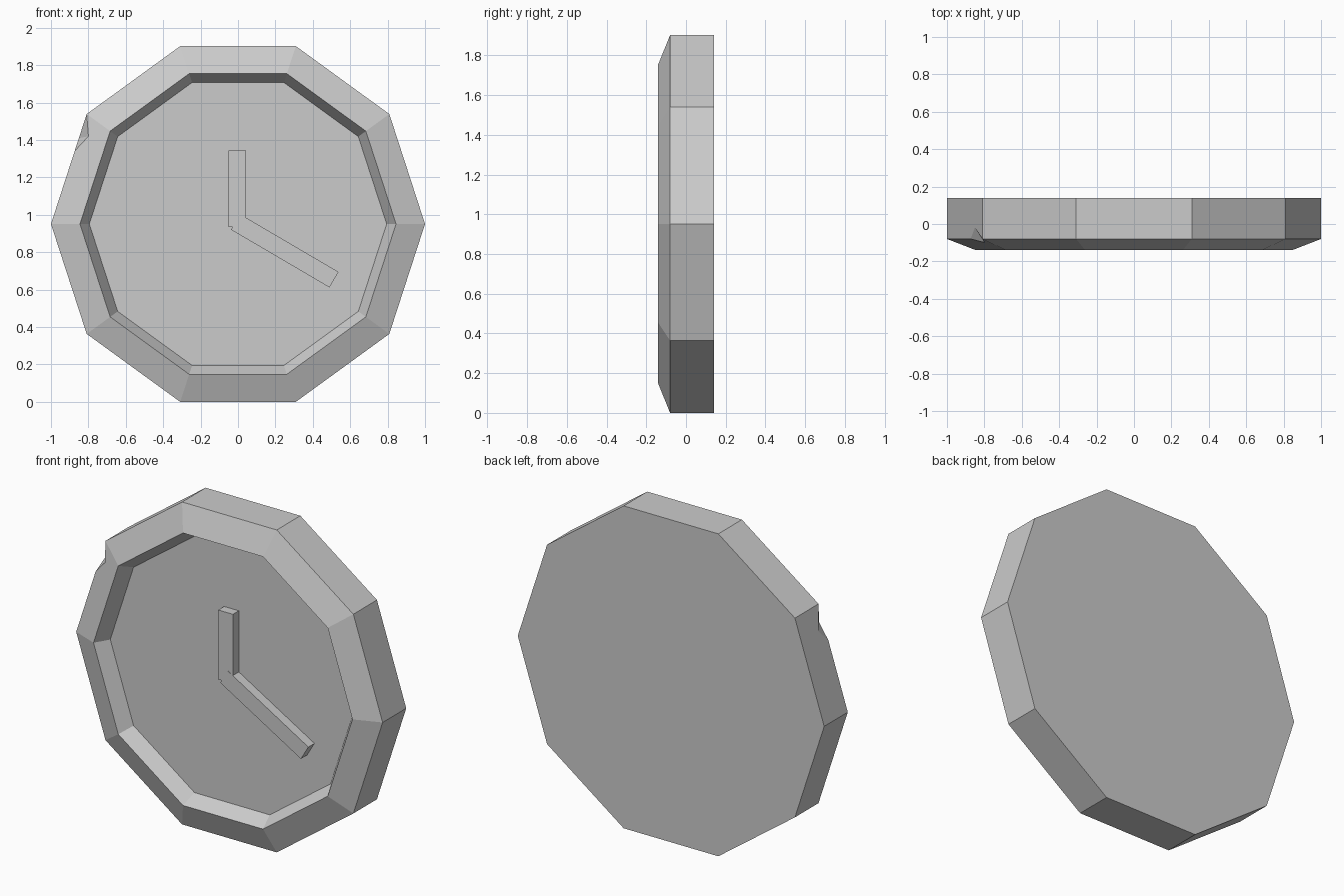
import bpy, bmesh, math
from mathutils import Vector

if "Cube" in bpy.data.objects:
    bpy.data.objects.remove(bpy.data.objects["Cube"])

CZ = math.sin(math.radians(72))  # centre height of a unit decagon


def make(name, verts, faces):
    bm = bmesh.new()
    vs = [bm.verts.new(v) for v in verts]
    for f in faces:
        bm.faces.new([vs[i] for i in f])
    bmesh.ops.recalc_face_normals(bm, faces=bm.faces)
    me = bpy.data.meshes.new(name)
    bm.to_mesh(me)
    bm.free()
    ob = bpy.data.objects.new(name, me)
    bpy.context.collection.objects.link(ob)
    return ob


# Ten-sided case: back, side wall, bevelled rim, recessed dial
N = 10
profile = [(1, .14), (1, -.08), (.845, -.14), (.795, -.055)]
verts = [(r * math.cos(i * math.tau / N), y, CZ + r * math.sin(i * math.tau / N))
         for r, y in profile for i in range(N)]
faces = [(k * N + i, k * N + (i + 1) % N, (k + 1) * N + (i + 1) % N, (k + 1) * N + i)
         for k in range(len(profile) - 1) for i in range(N)]
faces += [tuple(range(N)), tuple(range(3 * N, 4 * N))]
case = make("clock_case", verts, faces)

# Chip knocked out of the upper-left edge
P, Q = Vector((-.809, -.08, CZ + .588)), Vector((-.874, -.08, 1.34))
F, S = Vector((-.80, -.098, 1.42)), Vector((-.851, -.02, 1.41))
M = (F + S) / 2
cut = make("chip_cutter",
           [F + (F - S) * .5, S + (S - F) * .5, P + (P - M) * .5, Q + (Q - M) * .5],
           [(0, 1, 2), (0, 1, 3), (0, 2, 3), (1, 2, 3)])
cut.hide_render = True
cut.hide_set(True)
mod = case.modifiers.new("chip", 'BOOLEAN')
mod.operation = 'DIFFERENCE'
mod.solver = 'EXACT'
mod.object = cut


# Clock hands: bars running from start along an angle
def hand(name, start, angle, length, width, front):
    d = Vector((math.cos(angle), 0, math.sin(angle)))
    n = Vector((-d.z, 0, d.x)) * width / 2
    o = Vector((start[0], 0, start[1]))
    quad = [o - n, o + d * length - n, o + d * length + n, o + n]
    verts = [p + Vector((0, y, 0)) for y in (front, -.05) for p in quad]
    make(name, verts, [(0, 1, 2, 3), (4, 5, 6, 7)] +
         [(i, (i + 1) % 4, 4 + (i + 1) % 4, 4 + i) for i in range(4)])


hand("upright_hand", (-.004, .935), math.radians(90), .41, .096, -.11)
hand("slanted_hand", (-.013, .962), math.radians(-30.4), .61, .096, -.112)
